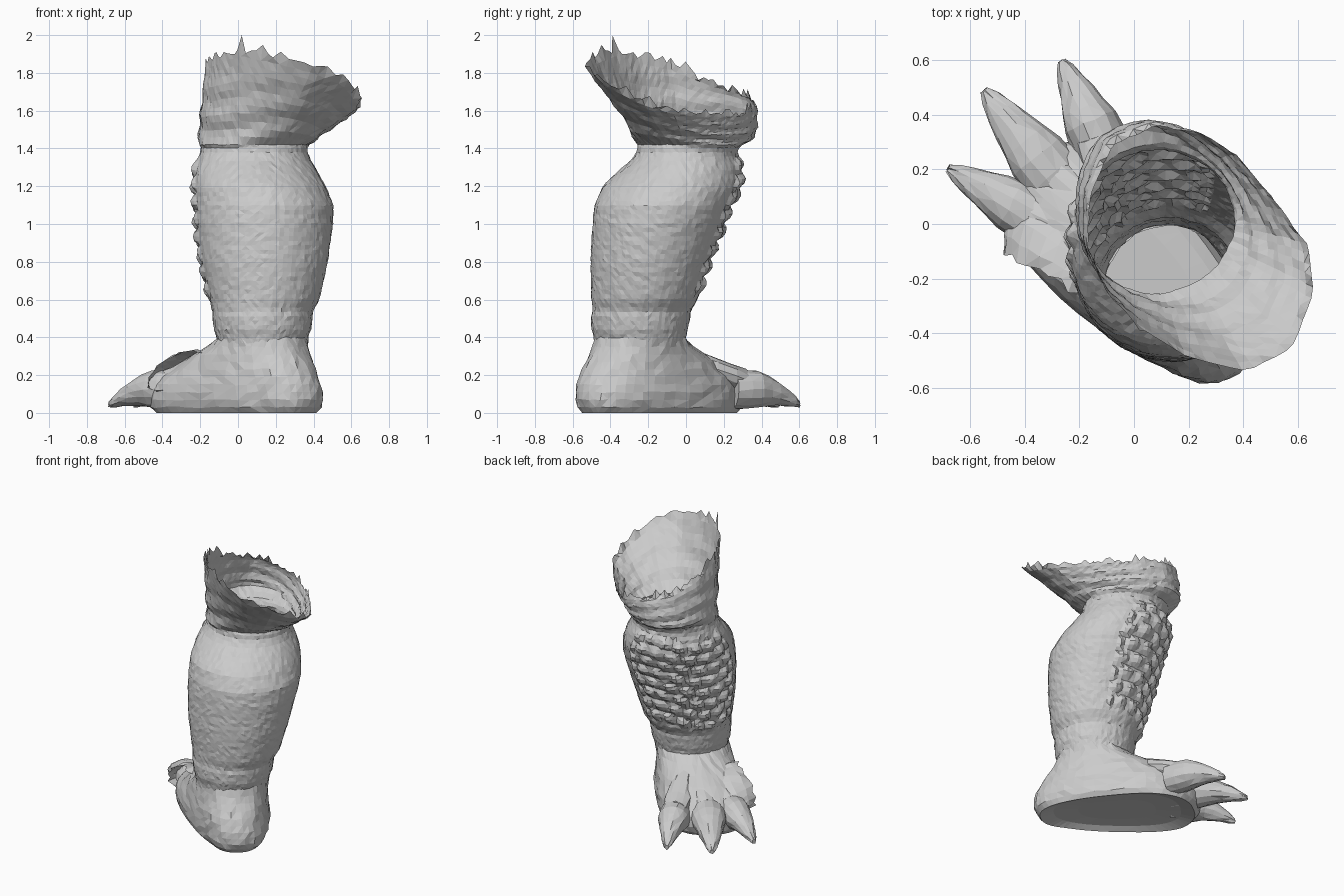
import bpy, bmesh, math, random
from mathutils import Vector

if "Cube" in bpy.data.objects:
    bpy.data.objects.remove(bpy.data.objects["Cube"])

random.seed(4)
F = Vector((-0.62, 0.78, 0))      # direction the toes point
S = Vector((0.78, 0.62, 0))       # sideways across the foot
TOE_ANGLE = math.atan2(F.y, F.x)


def lerp_table(table, t):
    """Linear interpolation of rows keyed by their first value."""
    if t <= table[0][0]:
        return table[0][1:]
    for a, b in zip(table, table[1:]):
        if t <= b[0]:
            k = (t - a[0]) / (b[0] - a[0])
            return [p + (q - p) * k for p, q in zip(a[1:], b[1:])]
    return table[-1][1:]


def ang(a):
    return (a + math.pi) % (2 * math.pi) - math.pi


def jitter(p, amount):
    return p + Vector([random.uniform(-amount, amount) for _ in range(3)])


def loft(name, rings, cap_start=False, cap_end=False):
    bm = bmesh.new()
    rows = [[bm.verts.new(p) for p in r] for r in rings]
    n = len(rows[0])
    for a, b in zip(rows, rows[1:]):
        for i in range(n):
            j = (i + 1) % n
            bm.faces.new((a[i], a[j], b[j], b[i]))
    for use, row, flip in ((cap_start, rows[0], True), (cap_end, rows[-1], False)):
        if use:
            bm.faces.new(row[::-1] if flip else row)
    bmesh.ops.triangulate(bm, faces=[f for f in bm.faces if len(f.verts) <= 4])
    me = bpy.data.meshes.new(name)
    bm.to_mesh(me)
    bm.free()
    ob = bpy.data.objects.new(name, me)
    bpy.context.collection.objects.link(ob)
    return ob


# Lower leg and torn thigh: one hollow tube. z, centre x, centre y, radius x, radius y
SHIN = [(0.37, .125, -.245, .235, .24), (0.41, .13, -.245, .245, .245),
        (0.44, .13, -.245, .255, .254), (0.51, .13, -.24, .265, .262),
        (0.54, .13, -.235, .266, .258), (0.6, .14, -.22, .29, .28),
        (0.8, .14, -.19, .335, .315), (1.0, .14, -.145, .362, .35),
        (1.1, .14, -.12, .365, .363), (1.2, .115, -.075, .35, .366),
        (1.28, .095, -.03, .325, .327), (1.34, .085, -.005, .298, .283),
        (1.37, .085, .0, .288, .266), (1.39, .085, .01, .28, .265),
        (1.42, .088, .015, .288, .272)]
RIM = [(.64, -.08, 1.6), (.52, .08, 1.58), (.38, .25, 1.58), (.25, .33, 1.6),
       (.08, .36, 1.65), (-.08, .29, 1.7), (-.16, .1, 1.77), (-.17, -.08, 1.85),
       (-.1, -.25, 1.89), (.02, -.38, 1.93), (.2, -.49, 1.89), (.42, -.54, 1.83),
       (.58, -.45, 1.76), (.66, -.25, 1.65)]
keyed = sorted([math.atan2(y + .03, x - .15) % math.tau, x, y, z] for x, y, z in RIM)
RIM_TABLE = ([[keyed[-1][0] - math.tau] + keyed[-1][1:]] + keyed
             + [[keyed[0][0] + math.tau] + keyed[0][1:]])


def scale_bump(t, z):
    """Staggered pebbles covering the front of the shin."""
    d = ang(t - TOE_ANGLE)
    if abs(d) > 1.1 or not .6 < z < 1.34:
        return 0
    row = math.floor((z - .6) / .0925)
    u = d * .36 / .115 + .5 * (row % 2)
    du = (u - math.floor(u) - .5) * 2
    dz = ((z - .6) / .0925 - row - .5) * 2
    return .034 * (1 - du * du) * (1 - dz * dz) - .008


N = 84
angles = [math.tau * i / N for i in range(N)]


def shin_point(t, z):
    cx, cy, rx, ry = lerp_table(SHIN, z)
    b = scale_bump(t, z + .035 * math.sin(3 * t))
    return Vector((cx + (rx + b) * math.cos(t), cy + (ry + b) * math.sin(t), z))


rings = []
z = .37
while z < 1.41:
    rings.append([jitter(shin_point(t, z), .0028) for t in angles])
    z += .0235
STEPS = 12
for s in range(STEPS + 1):
    k = s / STEPS
    ring, jag = [], 0
    for i, t in enumerate(angles):
        p = shin_point(t, 1.42).lerp(Vector(lerp_table(RIM_TABLE, t)), k)
        out = Vector((math.cos(t), math.sin(t), 0))
        # rounded kneecap, then faint folds
        knee = .098 * math.exp(-(ang(t - 2.05) / .75) ** 2) * math.sin(math.pi / 2 * min(1, k * 3.5 + .1)) * math.sqrt(1 - k)
        fold = .01 * math.sin(k * 19 + 2 * math.sin(t * 2)) * (1 - k)
        p += out * (knee + fold)
        if s == STEPS:                      # ragged torn edge
            jag = (0, .6, 1)[i % 3] * random.choice((-.02, .01, .03, .045))
            p.z += jag
        ring.append(jitter(p, .003))
    rings.append(ring)
peak = Vector((.02, -.39, 2.0))
top = min(range(N), key=lambda i: (rings[-1][i] - peak).xy.length)
rings[-1][top] = peak
loft("leg_and_thigh", rings)

# Foot: hollow shell, sole to ankle. z, heel u, front u, front width, heel width, front v, heel v
FOOT = [(0.0, -.63, .37, .29, .20, -.13, -.04), (.04, -.665, .41, .315, .235, -.135, -.04),
        (.10, -.67, .415, .315, .245, -.135, -.04), (.16, -.655, .40, .305, .245, -.13, -.045),
        (.21, -.63, .33, .29, .243, -.12, -.05), (.26, -.60, .24, .275, .24, -.11, -.05),
        (.31, -.56, .13, .265, .235, -.10, -.05), (.36, -.53, .02, .245, .235, -.07, -.05),
        (.40, -.515, -.035, .24, .24, -.05, -.05)]


def foot_ring(z, shrink=1.0, lift=None):
    u0, u1, wf, wh, vf, vh = lerp_table(FOOT, z)
    e = .8 + .2 * (z / .4)
    pts = []
    for i in range(48):
        t = math.tau * i / 48
        c, s = math.cos(t), math.sin(t)
        c, s = math.copysign(abs(c) ** e, c), math.copysign(abs(s) ** e, s)
        u = (u0 + u1) / 2 + (u1 - u0) / 2 * c * shrink
        k = min(1, max(0, (u + .5) / .75))
        v = vh + (vf - vh) * k + (wh + (wf - wh) * k) * s * shrink
        p = F * u + S * v
        p.z = z if lift is None else lift
        pts.append(jitter(p, .005) if z > 0 else p)
    return pts


foot_rings = [foot_ring(0, .5, .03), foot_ring(0, .82, .022), foot_ring(0)]
foot_rings += [foot_ring(h) for h in (.03, .07, .11, .15, .19, .23, .27, .31, .35, .40)]
loft("foot", foot_rings, cap_start=True)


# Claw toes: tapering curved horns
def toe(name, base, tip, width):
    base, tip = Vector(base), Vector(tip)
    d = (tip - base).normalized()
    side = Vector((-d.y, d.x, 0))
    prof = [(0, .12, 1.0), (.2, .125, 1.05), (.38, .125, 1.0), (.52, .12, .84),
            (.66, .105, .67), (.8, .085, .5), (.92, .062, .32), (1, .045, .14)]
    toe_rings = []
    for k, h, r in prof:
        c = base.lerp(tip, k) + Vector((0, 0, h))
        toe_rings.append([jitter(c + side * (math.cos(a) * r * width)
                                 + Vector((0, 0, math.sin(a) * r * .1)), .004)
                          for a in [math.tau * i / 14 for i in range(14)]])
    loft(name, toe_rings, cap_start=True, cap_end=True)


toe("toe_right", (-.10, .24, 0), (-.265, .6, 0), .10)
toe("toe_middle", (-.24, .1, 0), (-.55, .49, 0), .112)
toe("toe_left", (-.31, -.01, 0), (-.68, .205, 0), .1)

# Broken side toe: open hood with a ragged mouth, sloping down from the ankle
axis = Vector((-.86, .5, 0))
hood = []
for c, a, b in (((-.25, .02, .19), .17, .07), ((-.30, -.06, .21), .185, .085),
                ((-.32, -.13, .22), .18, .092), ((-.33, -.18, .225), .165, .085)):
    ring = []
    for i in range(22):
        t = math.tau * i / 22
        p = Vector(c) + axis * (a * math.cos(t))
        p.z += b * math.sin(t) - .065 * math.cos(t)
        ring.append(jitter(p, .006))
    hood.append(ring)
for p in hood[-1]:
    p += Vector((-.5, -.86, 0)) * random.uniform(-.02, .02)
loft("broken_side_toe", hood)

# Instep ridges running from the ankle to each toe
for i, (a, b) in enumerate((((-.02, .04), (-.14, .32)), ((-.07, -.02), (-.29, .18)),
                            ((-.09, -.08), (-.38, .04)))):
    p, q = Vector((*a, .27)), Vector((*b, .16))
    side = (q - p).cross(Vector((0, 0, 1))).normalized()
    loft(f"instep_ridge_{i + 1}",
         [[jitter(p.lerp(q, k) + side * (math.cos(t) * r) + Vector((0, 0, math.sin(t) * .07)), .004)
           for t in [math.tau * j / 12 for j in range(12)]]
          for k, r in ((0, .06), (.35, .085), (.7, .095), (1, .08))], True, True)
